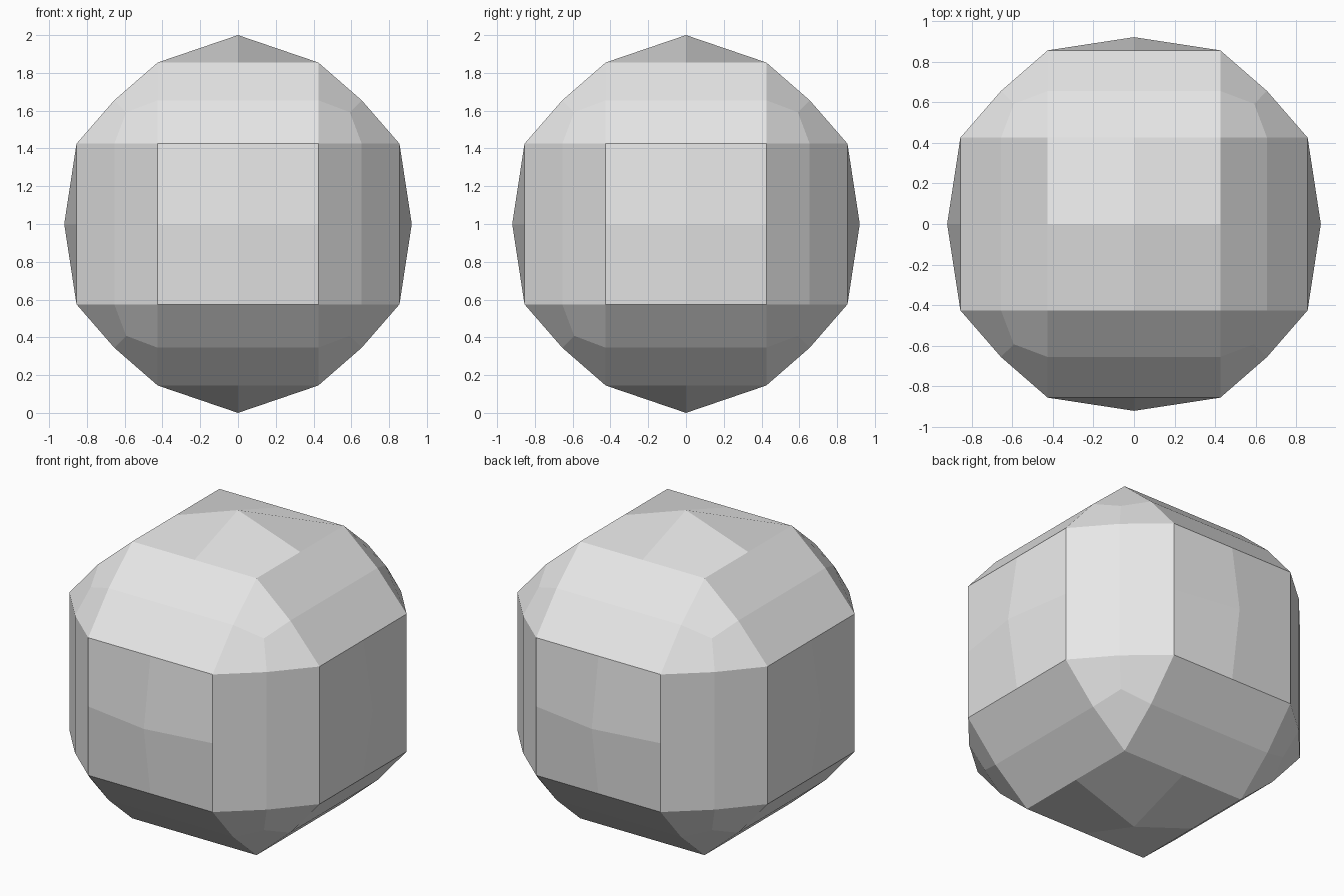
import bpy
import bmesh
from mathutils import Vector

cube = bpy.data.objects.get("Cube")
if cube:
    bpy.data.objects.remove(cube, do_unlink=True)

# Plain grey material
grey = bpy.data.materials.new("plain_grey")
grey.use_nodes = True
color = (0.8, 0.8, 0.8, 1.0)
grey.diffuse_color = color
grey.node_tree.nodes["Principled BSDF"].inputs["Base Color"].default_value = color

# Half width of a panel, its distance from the centre, bevel midline, corner point
half, face, edge, corner = 0.425, 0.855, 0.655, 0.592
peaks = (0.92, 0.92, 1.0)  # raised panel centres along x, y, z


def cycle(point, turns):
    """Turn a point about the cube diagonal, z -> x -> y."""
    for _ in range(turns):
        point = (point[2], point[0], point[1])
    return Vector(point)


# One octant: for each axis a quarter panel, both bevel bands, a third of the corner
bm = bmesh.new()
for turns, peak in enumerate((peaks[2], peaks[0], peaks[1])):
    quads = [
        [(0, 0, peak), (half, 0, face), (half, half, face), (0, half, face)],
        [(0, half, face), (half, half, face), (half, edge, edge), (0, edge, edge)],
        [(0, edge, edge), (half, edge, edge), (half, face, half), (0, face, half)],
        [(half, half, face), (edge, half, edge), (corner,) * 3, (half, edge, edge)],
    ]
    for quad in quads:
        bm.faces.new([bm.verts.new(cycle(p, turns)) for p in quad])
bmesh.ops.remove_doubles(bm, verts=bm.verts, dist=0.0001)

mesh = bpy.data.meshes.new("faceted_ball")
bm.to_mesh(mesh)
bm.free()
mesh.materials.append(grey)

ball = bpy.data.objects.new("faceted_ball", mesh)
ball.location.z = peaks[2]
bpy.context.collection.objects.link(ball)

# Mirror the octant into the whole ball
mirror = ball.modifiers.new("mirror", 'MIRROR')
mirror.use_axis = (True, True, True)
mirror.use_clip = True
mirror.merge_threshold = 0.0001
